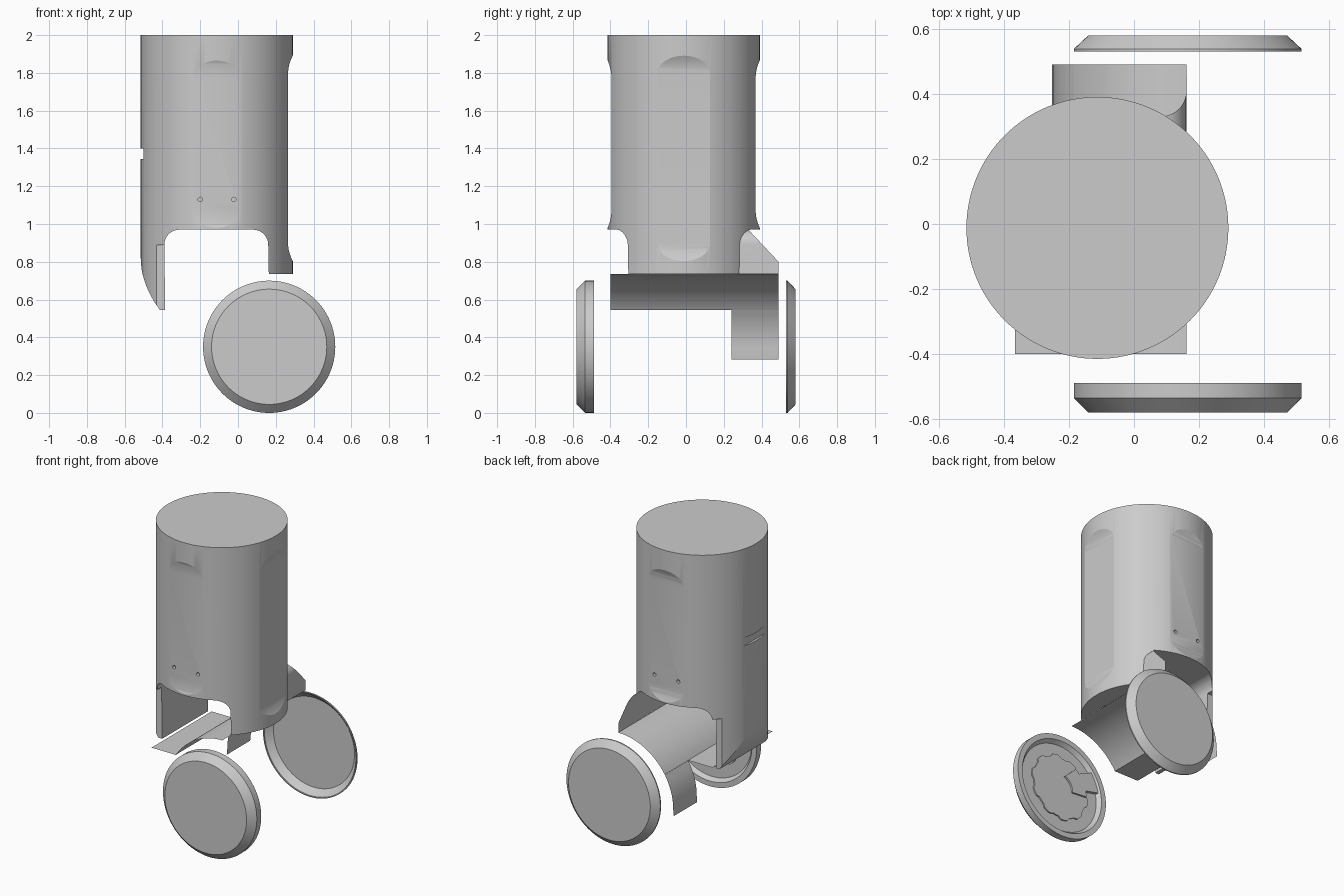
import bpy, bmesh, math
from mathutils import Matrix, Vector

if "Cube" in bpy.data.objects:
    bpy.data.objects.remove(bpy.data.objects["Cube"])

CX, CY, R = -0.1125, -0.012, 0.4025      # body axis and radius
WX, WZ = 0.165, 0.35                     # wheel centre


def finish(name, bm, smooth=True):
    bmesh.ops.recalc_face_normals(bm, faces=bm.faces)
    me = bpy.data.meshes.new(name)
    bm.to_mesh(me)
    bm.free()
    ob = bpy.data.objects.new(name, me)
    bpy.context.collection.objects.link(ob)
    if smooth:
        shade(ob)
    return ob


def activate(ob):
    bpy.ops.object.select_all(action='DESELECT')
    ob.select_set(True)
    bpy.context.view_layer.objects.active = ob


def shade(ob, deg=20):
    activate(ob)
    bpy.ops.object.shade_smooth_by_angle(angle=math.radians(deg))


def prism(name, pts, y0, y1, mat=None, smooth=False):
    """Closed x-z profile extruded along y."""
    bm = bmesh.new()
    f = bm.faces.new([bm.verts.new((x, y0, z)) for x, z in pts])
    ext = bmesh.ops.extrude_face_region(bm, geom=[f])['geom']
    bmesh.ops.translate(bm, verts=[v for v in ext if isinstance(v, bmesh.types.BMVert)],
                        vec=(0, y1 - y0, 0))
    if mat:
        bm.transform(mat)
    return finish(name, bm, smooth)


def box(name, x0, x1, y0, y1, z0, z1):
    return prism(name, [(x0, z0), (x1, z0), (x1, z1), (x0, z1)], y0, y1)


def sheet(name, rows):
    """Thin surface through (x, z, y_start, y_end) rows."""
    bm = bmesh.new()
    vs = [(bm.verts.new((x, a, z)), bm.verts.new((x, b, z))) for x, z, a, b in rows]
    for p, q in zip(vs, vs[1:]):
        bm.faces.new((p[0], p[1], q[1], q[0]))
    return finish(name, bm)


def arc(cx, cz, r, a0, a1, n=10):
    return [(cx + r * math.cos(math.radians(a0 + (a1 - a0) * i / n)),
             cz + r * math.sin(math.radians(a0 + (a1 - a0) * i / n))) for i in range(n + 1)]


def cut(ob, cutter):
    m = ob.modifiers.new("cut", 'BOOLEAN')
    m.operation, m.solver, m.object = 'DIFFERENCE', 'EXACT', cutter
    activate(ob)
    bpy.ops.object.modifier_apply(modifier=m.name)
    bpy.data.objects.remove(cutter, do_unlink=True)


def lathe(name, pts, n=96):
    """Profile of (radius, y) turned about the wheel axle."""
    bm = bmesh.new()
    vs = [bm.verts.new((r, y, 0)) for r, y in pts]
    es = [bm.edges.new(e) for e in zip(vs, vs[1:])]
    bmesh.ops.spin(bm, geom=vs + es, cent=(0, 0, 0), axis=(0, 1, 0),
                   angle=math.tau, steps=n)
    bmesh.ops.remove_doubles(bm, verts=bm.verts, dist=1e-5)
    bm.transform(Matrix.Translation((WX, 0, WZ)))
    return finish(name, bm)


# main cylindrical body
bm = bmesh.new()
bmesh.ops.create_cone(bm, cap_ends=True, segments=128, radius1=R, radius2=R, depth=1.455,
                      matrix=Matrix.Translation((CX, CY, 0.545 + 1.455 / 2)))
body = finish("body", bm, False)

# arched opening between the two legs
right_fillet = arc(0.08, 0.89, 0.08, 90, 0)
arch = [(-0.385, 0.5), (-0.39, 0.89)] + arc(-0.31, 0.89, 0.08, 180, 90)[1:] + right_fillet
arch += [(0.163, 0.735), (0.4, 0.735), (0.4, 0.5)]
cut(body, prism("arch_cutter", arch, -1, 1))

# curved outer bottom of the left leg
curve = [(-0.515 + 0.105 * (i / 10) ** 2, 0.82 - 0.28 * i / 10) for i in range(11)]
cut(body, prism("leg_cutter", [(-0.6, 0.82)] + curve + [(-0.41, 0.5), (-0.6, 0.5)], -1, 1))

# squared leg sides
for lo, hi in ((-0.6, CY - 0.245), (CY + 0.245, 0.6)):
    cut(body, box("side_cutter", -0.46, -0.37, lo, hi, 0.5, 0.89))


# flat recessed panels with eased ends: turn angle, depth, bottom, top
def recess(angle, d, z0, z1):
    ease = [i / 8 for i in range(9)]
    top = [(R + 0.002 - (d + 0.002) * (1 - (1 - s) ** 2), z1 - 0.1 * s) for s in ease]
    low = [(R + 0.002 - (d + 0.002) * (1 - (1 - s) ** 2), z0 + 0.1 * s) for s in reversed(ease)]
    pts = [(R + 0.05, z1)] + top + low + [(R + 0.05, z0)]
    mat = Matrix.Translation((CX, CY, 0)) @ Matrix.Rotation(math.radians(angle), 4, 'Z')
    cut(body, prism("recess_cutter", pts, -0.2, 0.2, mat))


recess(-90, 0.02, 0.975, 1.87)
recess(90, 0.022, 0.975, 1.87)
recess(0, 0.025, 0.80, 1.895)

# screw holes in the front and back panels
for x in (-0.2, -0.022):
    for y in (CY - R + 0.018, CY + R - 0.018):
        cut(body, prism("hole_cutter", arc(x, 1.13, 0.012, 0, 345, 15), y - 0.025, y + 0.025))

# narrow slot on the left side
cut(body, box("slot_cutter", -0.55, -0.499, CY - 0.12, CY + 0.12, 1.345, 1.40))
shade(body)

# curved cover over the axle: wide sheet and longer tab behind
fender_arc = [p for p in arc(0.162, 0.325, 0.41, 90, 180, 36)]
upper = [p for p in fender_arc if p[1] >= 0.545] + [(-0.185, 0.545)]
lower = [(-0.185, 0.545)] + [p for p in fender_arc if p[1] < 0.545] + [(-0.252, 0.283)]
sheet("axle_cover", [(x, z, -0.40, 0.49) for x, z in upper])
sheet("axle_cover_tab", [(x, z, 0.24, 0.49) for x, z in lower])
sheet("floor_plate", [(-0.185, 0.545, -0.40, 0.24), (-0.365, 0.545, -0.40, 0.24)])

# gusset that extends the arch wall outwards at the back
gusset = right_fillet + [(0.161, 0.80), (0.162, 0.735)]
sheet("rear_gusset", [(x, z, 0.27, min(0.49, 0.49 - (z - 0.80) * 0.94)) for x, z in gusset])

# front wheel with a recessed inner side
lathe("front_wheel", [(0, -0.58), (0.305, -0.58), (0.35, -0.535), (0.35, -0.488),
                      (0.315, -0.488), (0.295, -0.515), (0, -0.515)])
# scalloped hub plate and arm on the wheel's inner side
hub = []
for i in range(96):
    a = math.tau * i / 96
    r = 0.215 + 0.008 * math.tanh(4 * math.sin(10 * a))
    hub.append((WX + r * math.cos(a), WZ + r * math.sin(a)))
prism("wheel_hub_plate", hub, -0.516, -0.506, smooth=True)
arm = arc(WX, WZ, 0.30, 142, 168) + arc(WX, WZ, 0.20, 168, 180, 4) \
    + arc(WX, WZ, 0.09, 185, 110, 6) + arc(WX, WZ, 0.20, 125, 135, 4)
prism("wheel_arm", arm, -0.516, -0.494, smooth=True)

# back wheel: open dish
lathe("back_wheel", [(0, 0.58), (0.305, 0.58), (0.35, 0.538), (0.35, 0.53),
                     (0.343, 0.53), (0.343, 0.536), (0.302, 0.574), (0, 0.574)])
